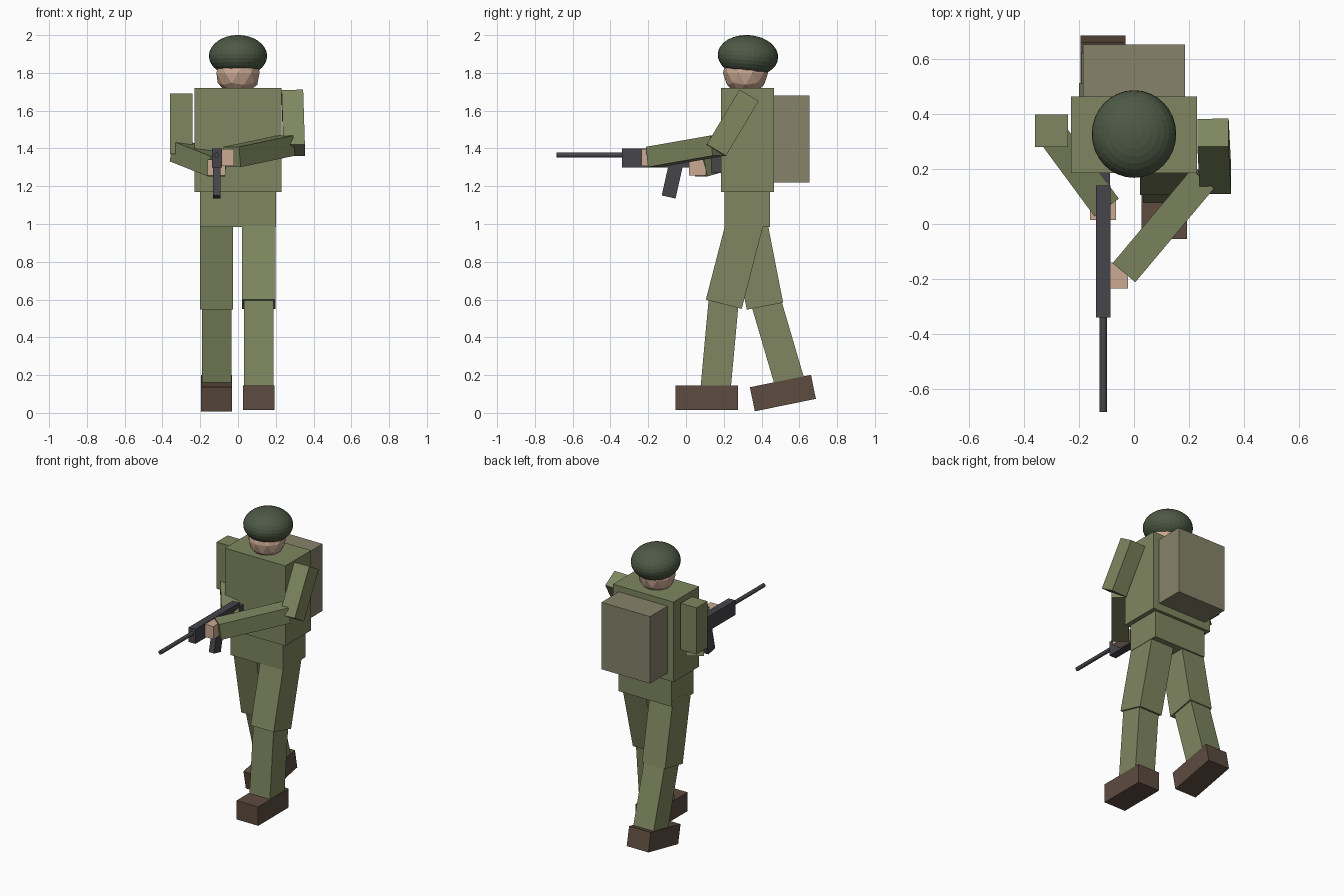
import bpy, bmesh, math
from mathutils import Matrix, Vector

if "Cube" in bpy.data.objects:
    bpy.data.objects.remove(bpy.data.objects["Cube"])


def material(name, rgb):
    m = bpy.data.materials.new(name)
    m.diffuse_color = (*rgb, 1)
    m.use_nodes = True
    m.node_tree.nodes["Principled BSDF"].inputs["Base Color"].default_value = m.diffuse_color
    return m


OLIVE = material("olive_cloth", (0.21, 0.24, 0.115))
CANVAS = material("canvas", (0.24, 0.23, 0.145))
LEATHER = material("boot_leather", (0.11, 0.072, 0.05))
SKIN = material("skin", (0.60, 0.40, 0.29))
METAL = material("gun_metal", (0.06, 0.06, 0.07))
SHELL = material("helmet_green", (0.075, 0.10, 0.06))


def add(name, bm, mat, matrix=Matrix()):
    me = bpy.data.meshes.new(name)
    bm.to_mesh(me)
    bm.free()
    me.materials.append(mat)
    ob = bpy.data.objects.new(name, me)
    ob.matrix_world = matrix
    bpy.context.collection.objects.link(ob)
    return ob


def box(name, center, size, mat, tilt=0):
    """Box of a given size, tilted by degrees about the x axis."""
    bm = bmesh.new()
    bmesh.ops.create_cube(bm, size=1)
    bmesh.ops.scale(bm, vec=size, verts=bm.verts)
    return add(name, bm, mat, Matrix.Translation(center) @ Matrix.Rotation(math.radians(tilt), 4, 'X'))


def limb(name, start, end, width, depth, mat=OLIVE, side=(1, 0, 0)):
    """Box running from start to end; side steers its width direction."""
    a, b = Vector(start), Vector(end)
    z = (b - a).normalized()
    x = Vector(side)
    x = (x - z * x.dot(z)).normalized()
    rot = Matrix((x, z.cross(x), z)).transposed().to_4x4()
    bm = bmesh.new()
    bmesh.ops.create_cube(bm, size=1)
    bmesh.ops.scale(bm, vec=(width, depth, (b - a).length), verts=bm.verts)
    return add(name, bm, mat, Matrix.Translation((a + b) / 2) @ rot)


def forearm(name, elbow, wrist, thick):
    d = Vector(wrist) - Vector(elbow)
    return limb(name, elbow, wrist, thick, thick, side=d.cross(Vector((0, 0, 1))))


# Trunk and pack
box("torso", (0, 0.325, 1.445), (0.46, 0.28, 0.55), OLIVE)
box("hips", (0, 0.325, 1.08), (0.40, 0.24, 0.19), OLIVE)
box("backpack", (0, 0.56, 1.45), (0.37, 0.19, 0.46), CANVAS)

# Head
bm = bmesh.new()
bmesh.ops.create_icosphere(bm, subdivisions=2, radius=0.12)
add("head", bm, SKIN, Matrix.Translation((0, 0.315, 1.80)))

# Helmet: flattened sphere trimmed flat at the rim
bm = bmesh.new()
bmesh.ops.create_uvsphere(bm, u_segments=32, v_segments=16, radius=1)
bmesh.ops.scale(bm, vec=(0.154, 0.16, 0.11), verts=bm.verts)
cut = bmesh.ops.bisect_plane(bm, geom=bm.verts[:] + bm.edges[:] + bm.faces[:],
                             plane_co=(0, 0, -0.078), plane_no=(0, 0, -1), clear_outer=True)
rim = [e for e in cut["geom_cut"] if isinstance(e, bmesh.types.BMEdge)]
bmesh.ops.contextual_create(bm, geom=rim)
add("helmet", bm, SHELL, Matrix.Translation((0, 0.328, 1.89)) @ Matrix.Rotation(math.radians(-4), 4, 'X'))

# Legs: front leg at +x, trailing leg at -x
legs = [
    ("front", 0.11, (0.315, 1.02), (0.20, 0.575), (0.20, 0.60), (0.156, 0.12), (0.11, 0.08), 0),
    ("rear", -0.113, (0.33, 1.016), (0.418, 0.565), (0.42, 0.60), (0.552, 0.15), (0.513, 0.105), 11.5),
]
for n, x, hip, knee, shin_top, ankle, boot, tilt in legs:
    limb(n + "_thigh", (x, *hip), (x, *knee), 0.175, 0.196)
    limb(n + "_shin", (x, *shin_top), (x, *ankle), 0.155, 0.16)
    box(n + "_boot", (x, *boot), (0.165, 0.33, 0.13), LEATHER, tilt)

# Supporting arm (+x)
limb("support_upper_arm", (0.288, 0.333, 1.68), (0.297, 0.16, 1.39), 0.114, 0.118)
forearm("support_forearm", (0.255, 0.17, 1.415), (-0.032, -0.172, 1.355), 0.108)
box("support_hand", (-0.057, -0.188, 1.352), (0.07, 0.095, 0.088), SKIN)

# Trigger arm (-x)
box("trigger_upper_arm", (-0.30, 0.34, 1.53), (0.12, 0.12, 0.32), OLIVE)
forearm("trigger_forearm", (-0.31, 0.345, 1.385), (-0.107, 0.07, 1.305), 0.11)
box("trigger_hand", (-0.113, 0.06, 1.30), (0.095, 0.09, 0.085), SKIN)

# Rifle
box("rifle_body", (-0.112, -0.10, 1.35), (0.052, 0.48, 0.10), METAL)
box("rifle_stock", (-0.112, 0.18, 1.32), (0.050, 0.12, 0.10), METAL)
limb("rifle_magazine", (-0.112, -0.05, 1.33), (-0.112, -0.092, 1.143), 0.04, 0.075, METAL)
bm = bmesh.new()
bmesh.ops.create_cone(bm, cap_ends=True, segments=12, radius1=0.0135, radius2=0.0135, depth=0.37)
add("rifle_barrel", bm, METAL, Matrix.Translation((-0.112, -0.50, 1.365)) @ Matrix.Rotation(math.pi / 2, 4, 'X'))
